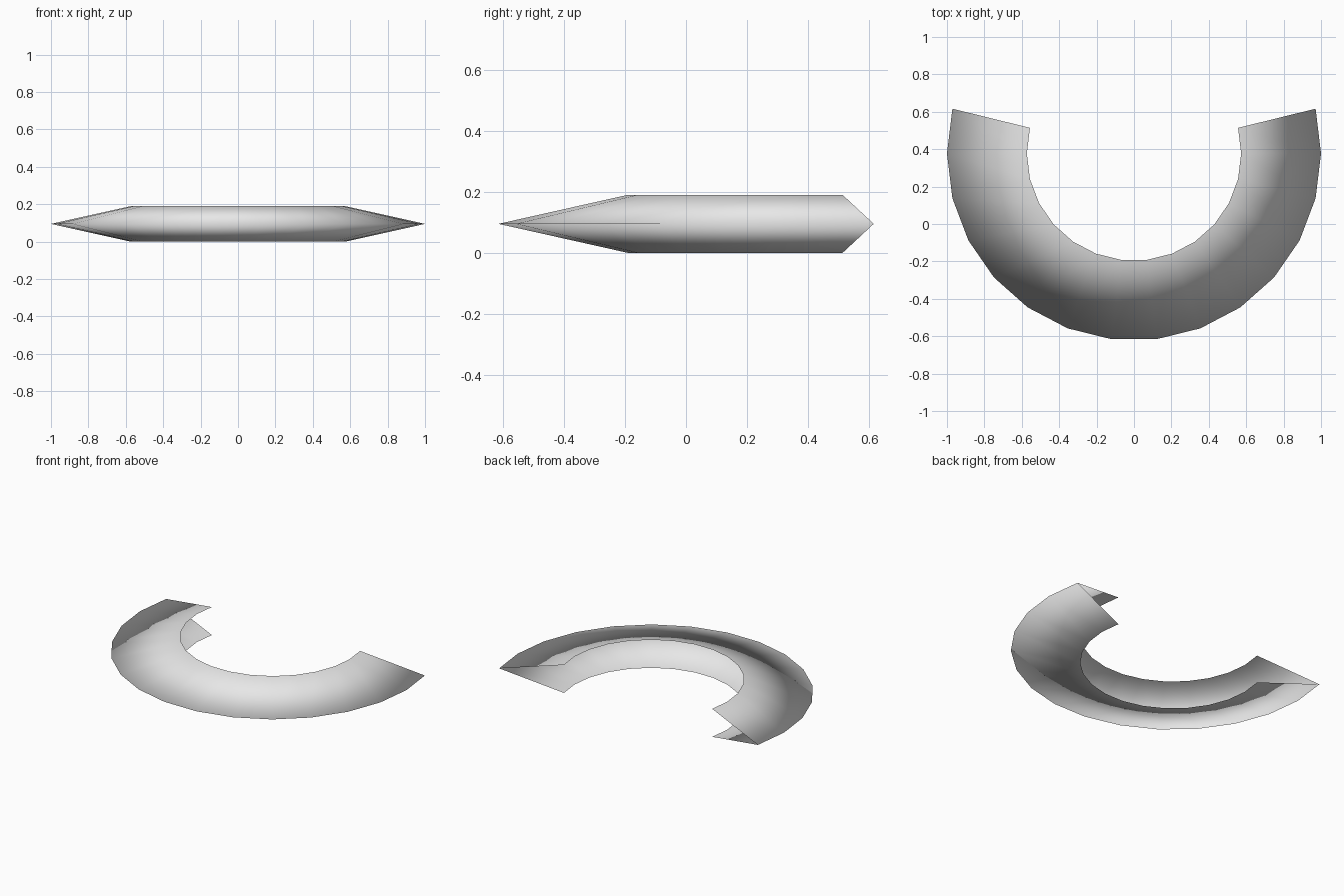
import bpy, bmesh
from math import radians, sin, cos

cube = bpy.data.objects.get("Cube")
if cube:
    bpy.data.objects.remove(cube, do_unlink=True)

# Plain grey material
grey = bpy.data.materials.new("light_grey")
grey.use_nodes = True
colour = (0.8, 0.8, 0.8, 1)
grey.diffuse_color = colour
grey.node_tree.nodes["Principled BSDF"].inputs["Base Color"].default_value = colour

# V-shaped section (radius, height), open on the inside of the arc
PROFILE = [(0.573, 0.0), (1.0, 0.095), (0.573, 0.19)]
STEP = 360 / 26
SEGMENTS = 15
CENTRE_Y = 0.377

# Sweep the section around the arc, leaving both ends open
bm = bmesh.new()
rings = []
for i in range(SEGMENTS + 1):
    a = radians(-90 + (i - SEGMENTS / 2) * STEP)
    rings.append([bm.verts.new((r * cos(a), CENTRE_Y + r * sin(a), z))
                  for r, z in PROFILE])
for ring, following in zip(rings, rings[1:]):
    for j in range(len(PROFILE) - 1):
        face = bm.faces.new((ring[j], following[j], following[j + 1], ring[j + 1]))
        face.smooth = True

mesh = bpy.data.meshes.new("curved_channel")
bm.to_mesh(mesh)
bm.free()
mesh.materials.append(grey)
channel = bpy.data.objects.new("curved_channel", mesh)
bpy.context.collection.objects.link(channel)
